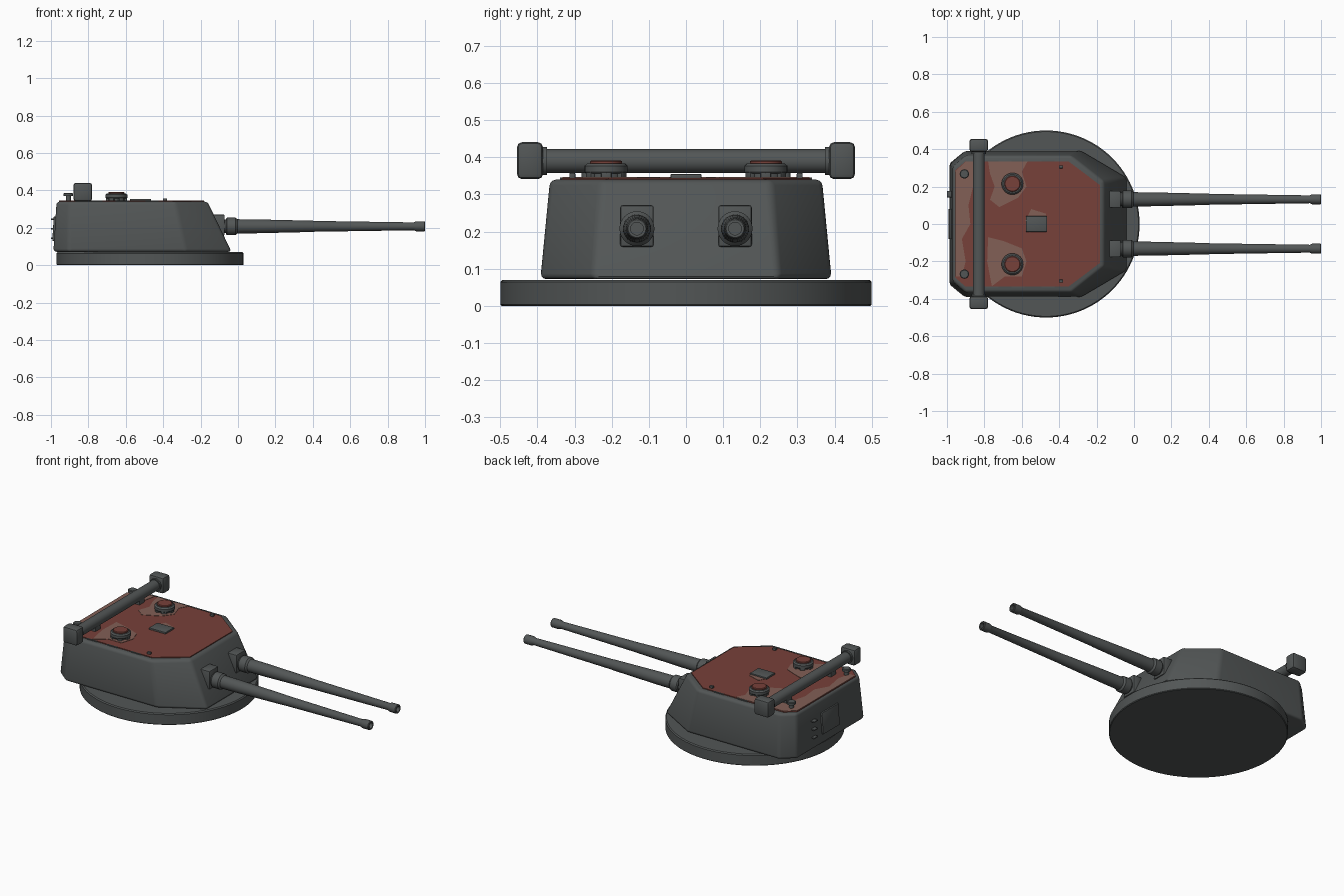
import bpy, bmesh, math
from mathutils import Matrix, Vector

if "Cube" in bpy.data.objects:
    bpy.data.objects.remove(bpy.data.objects["Cube"])


def material(name, rgb):
    m = bpy.data.materials.new(name)
    m.diffuse_color = (*rgb, 1)
    m.use_nodes = True
    m.node_tree.nodes["Principled BSDF"].inputs["Base Color"].default_value = m.diffuse_color
    return m


GREY = material("dark grey paint", (0.085, 0.093, 0.093))
RED = material("red roof paint", (0.185, 0.052, 0.041))
FADED = material("faded roof paint", (0.225, 0.115, 0.092))


def finish(name, bm, mat, bevel=0, segments=2):
    bmesh.ops.recalc_face_normals(bm, faces=bm.faces)
    if bevel:
        bmesh.ops.bevel(bm, geom=bm.edges[:], offset=bevel, segments=segments,
                        profile=0.5, affect='EDGES', clamp_overlap=True)
    me = bpy.data.meshes.new(name)
    bm.to_mesh(me)
    bm.free()
    ob = bpy.data.objects.new(name, me)
    bpy.context.collection.objects.link(ob)
    me.materials.append(mat)
    bpy.ops.object.select_all(action='DESELECT')
    bpy.context.view_layer.objects.active = ob
    ob.select_set(True)
    bpy.ops.object.shade_smooth_by_angle(angle=math.radians(35))
    return ob


def box(name, center, size, mat=GREY, bevel=0, tilt=0):
    bm = bmesh.new()
    bmesh.ops.create_cube(bm, size=1)
    bmesh.ops.scale(bm, vec=size, verts=bm.verts)
    bmesh.ops.transform(bm, verts=bm.verts,
                        matrix=Matrix.Translation(center) @ Matrix.Rotation(tilt, 4, 'Y'))
    return finish(name, bm, mat, bevel)


def prism(name, low, z0, high, z1, mat, bevel=0, segments=2):
    """Solid between two outlines with the same number of points."""
    bm = bmesh.new()
    a = [bm.verts.new((x, y, z0)) for x, y in low]
    b = [bm.verts.new((x, y, z1)) for x, y in high]
    bm.faces.new(a)
    bm.faces.new(b)
    for i in range(len(a)):
        j = (i + 1) % len(a)
        bm.faces.new((a[i], a[j], b[j], b[i]))
    return finish(name, bm, mat, bevel, segments)


def lathe(name, profile, origin, axis='Z', mat=GREY, sides=32):
    """Revolve (distance along axis, radius) points about an axis."""
    bm = bmesh.new()
    turn = {'Z': Matrix.Identity(3), 'X': Matrix.Rotation(math.pi / 2, 3, 'Y'),
            'Y': Matrix.Rotation(-math.pi / 2, 3, 'X')}[axis]
    rings = []
    for d, r in profile:
        rings.append([bm.verts.new(Vector(origin) + turn @ Vector(
            (r * math.cos(t), r * math.sin(t), d)))
            for t in [2 * math.pi * k / sides for k in range(sides)]])
    for p, q in zip(rings, rings[1:]):
        for k in range(sides):
            n = (k + 1) % sides
            bm.faces.new((p[k], p[n], q[n], q[k]))
    bm.faces.new(rings[0])
    bm.faces.new(rings[-1])
    return finish(name, bm, mat)


def mirrored(half):
    return half + [(x, -y) for x, y in reversed(half)]


# round base
lathe("base_ring", [(0, 0.496), (0.004, 0.5), (0.064, 0.5), (0.07, 0.494)],
      (-0.47, 0, 0), sides=96)

# armoured house with sloped front and cut corners
prism("turret_house",
      mirrored([(-0.987, 0.325), (-0.905, 0.392), (-0.28, 0.392), (-0.035, 0.25)]), 0.072,
      mirrored([(-0.97, 0.305), (-0.90, 0.366), (-0.335, 0.366), (-0.163, 0.228)]), 0.34,
      GREY, 0.016, 3)

# red roof plate and faded patches
roof = mirrored([(-0.958, 0.285), (-0.90, 0.335), (-0.35, 0.335), (-0.182, 0.208)])
prism("roof_plate", roof, 0.334, roof, 0.345, RED)
patches = [
    [(-0.957, 0.28), (-0.90, 0.333), (-0.80, 0.333), (-0.815, 0.26), (-0.86, 0.2),
     (-0.885, 0.1), (-0.875, 0.0), (-0.92, -0.08), (-0.90, -0.2), (-0.92, -0.28),
     (-0.957, -0.28)],
    [(-0.78, 0.333), (-0.57, 0.333), (-0.60, 0.28), (-0.575, 0.2), (-0.62, 0.14),
     (-0.72, 0.09), (-0.77, 0.13), (-0.745, 0.2), (-0.77, 0.27)],
    [(-0.78, -0.07), (-0.70, -0.09), (-0.60, -0.13), (-0.575, -0.2), (-0.60, -0.28),
     (-0.69, -0.28), (-0.76, -0.333), (-0.785, -0.2)],
    [(-0.55, 0.08), (-0.47, 0.055), (-0.47, -0.03), (-0.56, -0.045), (-0.58, 0.02)],
]
for i, p in enumerate(patches):
    prism(f"faded_patch_{i + 1}", p, 0.343, p, 0.347, FADED)

# roof hatch
box("roof_hatch", (-0.522, 0, 0.349), (0.113, 0.083, 0.012), bevel=0.002)

# rangefinder tube across the rear
lathe("rangefinder_tube", [(-0.40, 0.032), (0.40, 0.032)], (-0.83, 0, 0.39), 'Y')

for s, side in ((1, "left"), (-1, "right")):
    # rangefinder end housing, collar and saddle
    box(f"rangefinder_end_{side}", (-0.83, s * 0.42, 0.391), (0.1, 0.07, 0.1), bevel=0.014)
    lathe(f"rangefinder_collar_{side}", [(-0.008, 0.038), (0.008, 0.038)],
          (-0.83, s * 0.382, 0.39), 'Y')
    box(f"rangefinder_saddle_{side}", (-0.83, s * 0.215, 0.355), (0.05, 0.05, 0.035))

    # observation cupola with lugs and red lid
    c = (-0.65, s * 0.215, 0)
    lathe(f"cupola_{side}", [(0.34, 0.046), (0.357, 0.046), (0.357, 0.055), (0.361, 0.058),
                             (0.377, 0.058), (0.384, 0.05)], c)
    lathe(f"cupola_lid_{side}", [(0.383, 0.043), (0.389, 0.043), (0.392, 0.039)], c, mat=RED)
    for k in range(6):
        t = math.pi * k / 3
        lug = box(f"cupola_lug_{side}_{k + 1}", (0, 0, 0), (0.02, 0.028, 0.03), bevel=0.003)
        lug.location = (c[0] + 0.046 * math.cos(t), c[1] + 0.046 * math.sin(t), 0.353)
        lug.rotation_euler.z = t

    # rear periscope post
    lathe(f"periscope_{side}", [(0.34, 0.013), (0.37, 0.013), (0.37, 0.025), (0.383, 0.025),
                                (0.386, 0.021)], (-0.907, s * 0.268, 0), sides=20)
    # small roof bracket
    box(f"roof_bracket_{side}", (-0.39, s * 0.306, 0.35), (0.022, 0.016, 0.016), bevel=0.003)
    # narrow strips on the roof edge
    for k, x in enumerate((-0.76, -0.62, -0.46)):
        box(f"edge_strip_{side}_{k + 1}", (x, s * 0.336, 0.342), (0.07, 0.006, 0.008))

    # gun port block
    box(f"gun_port_{side}", (-0.105, s * 0.132, 0.215), (0.068, 0.09, 0.112), bevel=0.006)
    # barrel with breech collar, steps and muzzle
    lathe(f"gun_barrel_{side}",
          [(-0.09, 0.036), (-0.064, 0.036), (-0.064, 0.042), (-0.058, 0.047), (-0.014, 0.047),
           (-0.008, 0.042), (-0.004, 0.038), (0.10, 0.037), (0.40, 0.030), (0.405, 0.029),
           (0.94, 0.021), (0.95, 0.026), (0.955, 0.027), (0.996, 0.027), (1.0, 0.024),
           (1.0, 0.017), (0.93, 0.017)], (0, s * 0.132, 0.208), 'X')

# rear door and climbing rungs
lean = math.atan2(0.017, 0.268)
box("rear_door", (-0.981, 0, 0.195), (0.016, 0.162, 0.13), bevel=0.003, tilt=lean)
for k in range(3):
    z = 0.145 + 0.05 * k
    box(f"rear_rung_{k + 1}", (-0.988, 0.16, z), (0.024, 0.035, 0.008), bevel=0.002)
